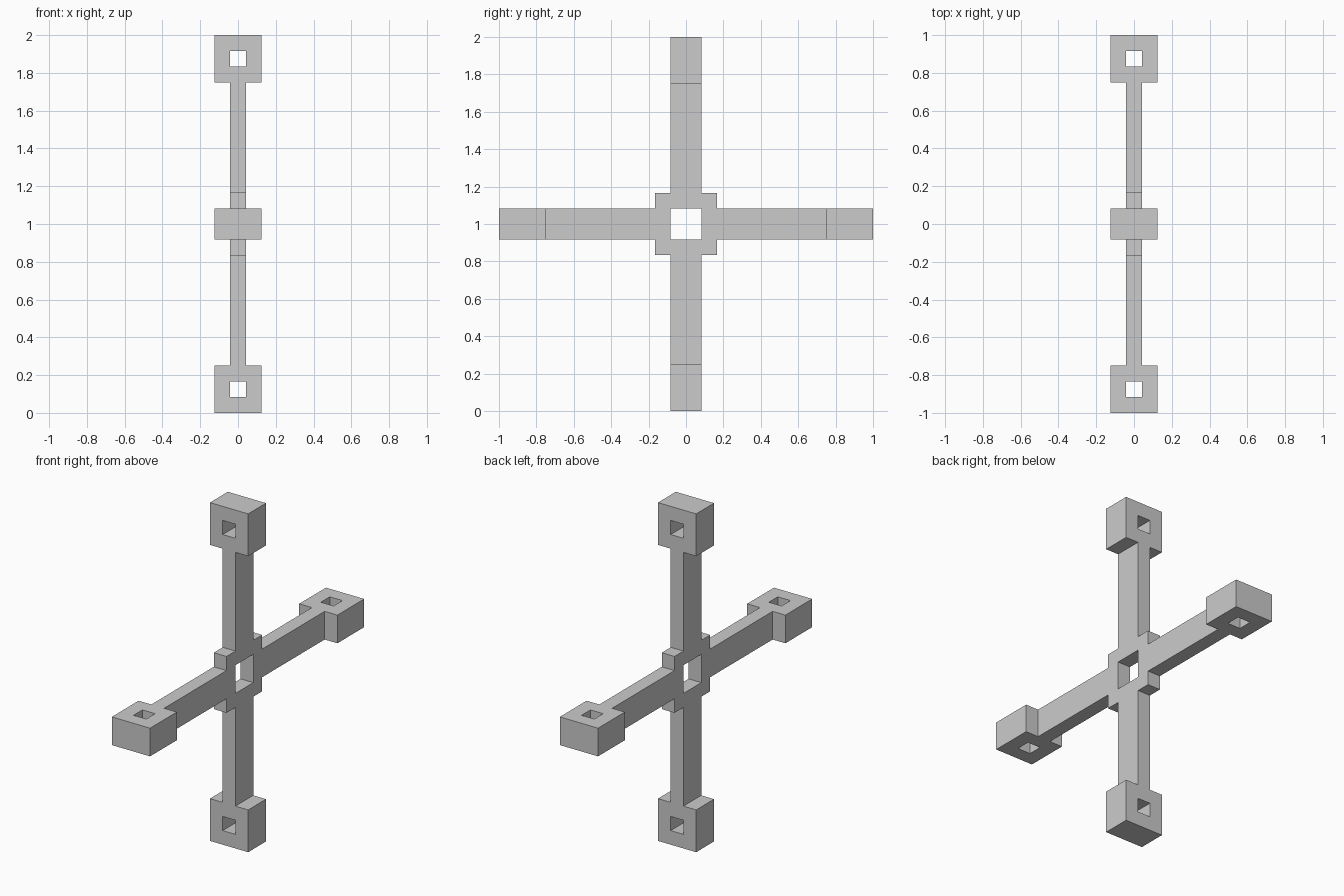
import bpy, bmesh
from mathutils import Matrix, Vector
from math import pi

if "Cube" in bpy.data.objects:
    bpy.data.objects.remove(bpy.data.objects["Cube"])

U = 1 / 12  # the whole model sits on a twelfth-of-a-unit grid


def plate(name, cells, thickness, matrix):
    """Extrude a flat set of rectangles (u0, u1, v0, v1) into a solid along local z."""
    bm = bmesh.new()
    for u0, u1, v0, v1 in cells:
        corners = [(u0, v0), (u1, v0), (u1, v1), (u0, v1)]
        bm.faces.new([bm.verts.new((u * U, v * U, -thickness / 2)) for u, v in corners])
    bmesh.ops.remove_doubles(bm, verts=bm.verts, dist=1e-5)
    out = bmesh.ops.extrude_face_region(bm, geom=bm.faces[:])
    top = [g for g in out["geom"] if isinstance(g, bmesh.types.BMVert)]
    bmesh.ops.translate(bm, verts=top, vec=(0, 0, thickness))
    bmesh.ops.recalc_face_normals(bm, faces=bm.faces)
    bm.transform(matrix)
    mesh = bpy.data.meshes.new(name)
    bm.to_mesh(mesh)
    bm.free()
    obj = bpy.data.objects.new(name, mesh)
    bpy.context.collection.objects.link(obj)
    return obj


def ring(us, vs):
    """3 x 3 cells with the middle one left open."""
    return [(us[i], us[i + 1], vs[j], vs[j + 1])
            for i in range(3) for j in range(3) if (i, j) != (1, 1)]


centre = Matrix.Translation((0, 0, 1))
# local (u, v, thickness) -> world (y, z, x)
side_on = Matrix(((0, 0, 1, 0), (1, 0, 0, 0), (0, 1, 0, 0), (0, 0, 0, 1)))

# Cross frame: pierced hub with four arms
steps = (-2, -1, 1, 2)
arms = [(2, 9, -1, 1), (-9, -2, -1, 1), (-1, 1, 2, 9), (-1, 1, -9, -2)]
plate("cross_frame", ring(steps, steps) + arms, U, centre @ side_on)

# Pierced end blocks, one at the tip of each arm
block = ring((-1.5, -0.5, 0.5, 1.5), (9, 10, 11, 12))
for k, name in enumerate(("back", "top", "front", "bottom")):
    plate(name + "_end_block", block, 2 * U, centre @ Matrix.Rotation(k * pi / 2, 4, "X"))
